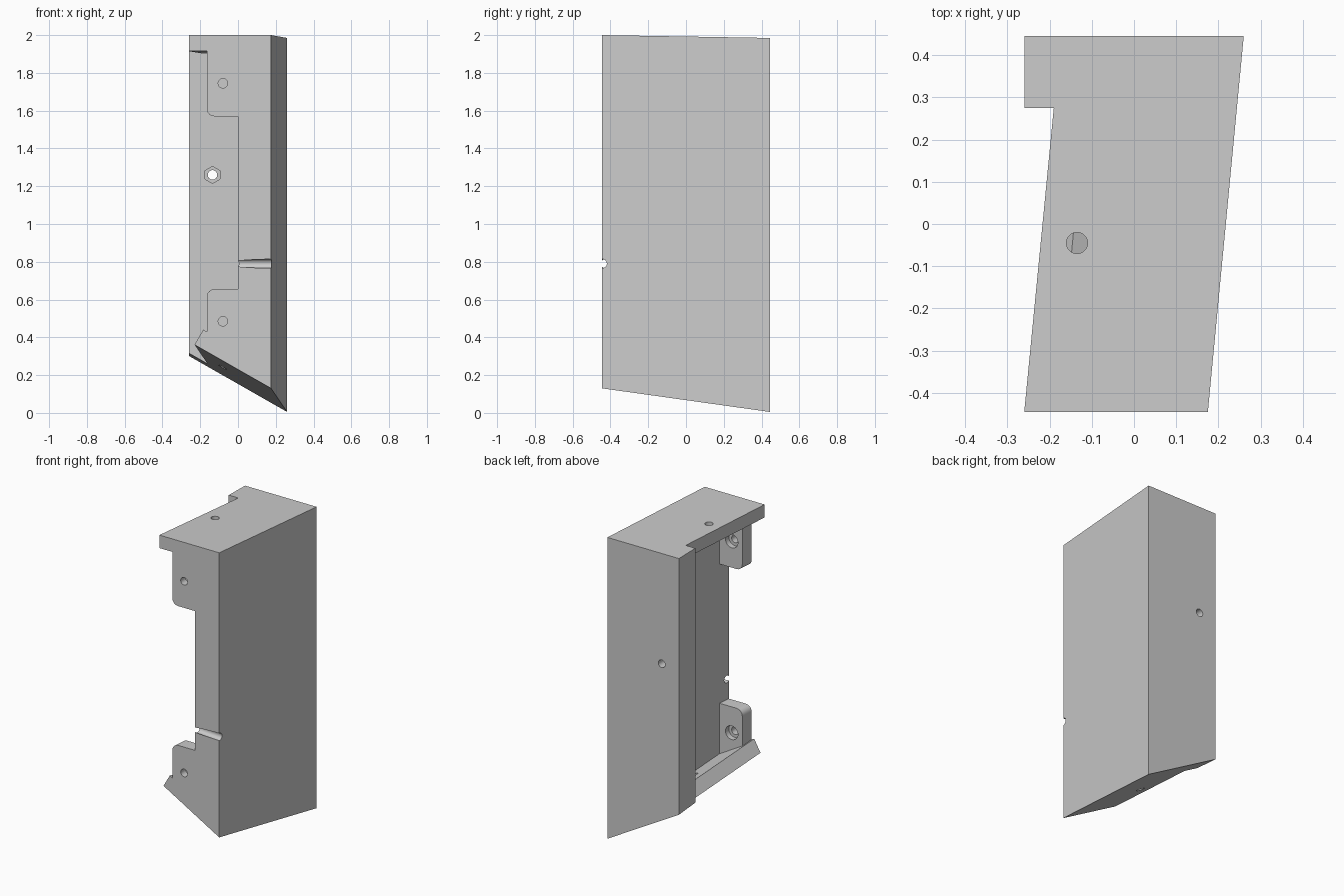
import bpy, bmesh, math
from mathutils import Vector, Matrix

if "Cube" in bpy.data.objects:
    bpy.data.objects.remove(bpy.data.objects["Cube"])

FRONT, BACK, INNER = -0.445, 0.445, 0.275
SKEW = 0.0955            # sideways lean of the walls per unit of depth
B, C = -0.57, -0.086     # slopes of the underside


def top(y):
    return 2.0 - 0.017 * (y - FRONT)


def under(x, y):
    return 0.13 + B * (x - 0.175) + C * (y - FRONT)


def mesh_object(name, bm):
    bmesh.ops.recalc_face_normals(bm, faces=bm.faces)
    me = bpy.data.meshes.new(name)
    bm.to_mesh(me)
    bm.free()
    ob = bpy.data.objects.new(name, me)
    bpy.context.collection.objects.link(ob)
    return ob


def loft(name, a, b):
    bm = bmesh.new()
    va, vb = [bm.verts.new(p) for p in a], [bm.verts.new(p) for p in b]
    n = len(a)
    bm.faces.new(va)
    bm.faces.new(vb[::-1])
    for i in range(n):
        j = (i + 1) % n
        bm.faces.new((va[i], vb[i], vb[j], va[j]))
    return mesh_object(name, bm)


# Body block with sloping ends and a step at the back left
outline = [(-0.26, FRONT), (0.175, FRONT), (0.26, BACK), (-0.26, BACK),
           (-0.26, INNER), (-0.19, INNER)]
body = loft("housing_body", [(x, y, under(x, y)) for x, y in outline],
            [(x, y, top(y)) for x, y in outline])


def cut(cutter):
    cutter.hide_render = True
    m = body.modifiers.new("cut", "BOOLEAN")
    m.operation, m.solver, m.object = "DIFFERENCE", "EXACT", cutter
    bpy.context.view_layer.objects.active = body
    bpy.ops.object.modifier_apply(modifier=m.name)
    bpy.data.objects.remove(cutter)


def profile_cut(profile, y0, y1):
    def ring(y):
        d = y - FRONT
        return [(x + SKEW * d, y, z + d * (-0.017 if z > 1.9 else
                 B * SKEW + C if z < 0.5 else 0)) for x, z in profile]
    cut(loft("cutter", ring(y0), ring(y1)))


def drill(p0, p1, r, sides=32):
    p0, p1 = Vector(p0), Vector(p1)
    d = p1 - p0
    rot = (Matrix.Rotation(math.pi / 2, 4, "X") if abs(d.x) + abs(d.z) < 1e-6
           else d.to_track_quat("Z", "Y").to_matrix().to_4x4())
    bm = bmesh.new()
    bmesh.ops.create_cone(bm, cap_ends=True, segments=sides, radius1=r, radius2=r,
                          depth=d.length, matrix=Matrix.Translation((p0 + p1) / 2) @ rot)
    cut(mesh_object("cutter", bm))


def arc(cx, cz, r, a0, a1, n=6):
    return [(cx + r * math.cos(math.radians(a0 + (a1 - a0) * i / n)),
             cz + r * math.sin(math.radians(a0 + (a1 - a0) * i / n))) for i in range(n + 1)]


# Main cavity, open on the left, and the front window that leaves two tabs
ROOF = 1.915


def floor(x):
    return under(x, FRONT) + 0.106


plate_end = [(-0.184, floor(-0.184)), (-0.23, under(-0.23, FRONT)), (-0.28, 0.274), (-1, 0.274)]
profile_cut([(-1, ROOF), (0, ROOF), (0, floor(0))] + plate_end, -0.36, INNER)
window = [(-1, ROOF), (-0.165, ROOF)]
window += arc(-0.125, 1.61, 0.04, 180, 270) + [(0, 1.57), (0, 0.655)]
window += arc(-0.125, 0.615, 0.04, 90, 180) + [(-0.165, floor(-0.165))] + plate_end
profile_cut(window, -0.5, -0.3)

# Tab screw holes with counterbores on the inside
for z in (1.745, 0.485):
    drill((-0.08, -0.5, z), (-0.08, -0.3, z), 0.025)
    drill((-0.08, -0.395, z), (-0.08, -0.3, z), 0.045)

# Back wall hole with a hexagonal nut pocket
drill((-0.135, 0.2, 1.26), (-0.135, 0.5, 1.26), 0.025)
drill((-0.135, 0.2, 1.26), (-0.135, 0.32, 1.26), 0.045, 6)

# Top hole and slanted bottom plate hole
drill((-0.135, -0.045, 1.8), (-0.135, -0.045, 2.1), 0.025)
n = Vector((-B, -C, 1)).normalized()
p = Vector((-0.083, -0.04, under(-0.083, -0.04)))
drill(p - n * 0.1, p + n * 0.15, 0.025)

# Half-round cable channel across the front
axis = Vector((1, -SKEW, 0)).normalized()
p = Vector((0.175, -0.443, 0.79))
drill(p - axis * 0.25, p + axis * 0.1, 0.024)

bpy.ops.object.select_all(action="DESELECT")
body.select_set(True)
bpy.context.view_layer.objects.active = body
bpy.ops.object.shade_smooth_by_angle(angle=math.radians(25))
